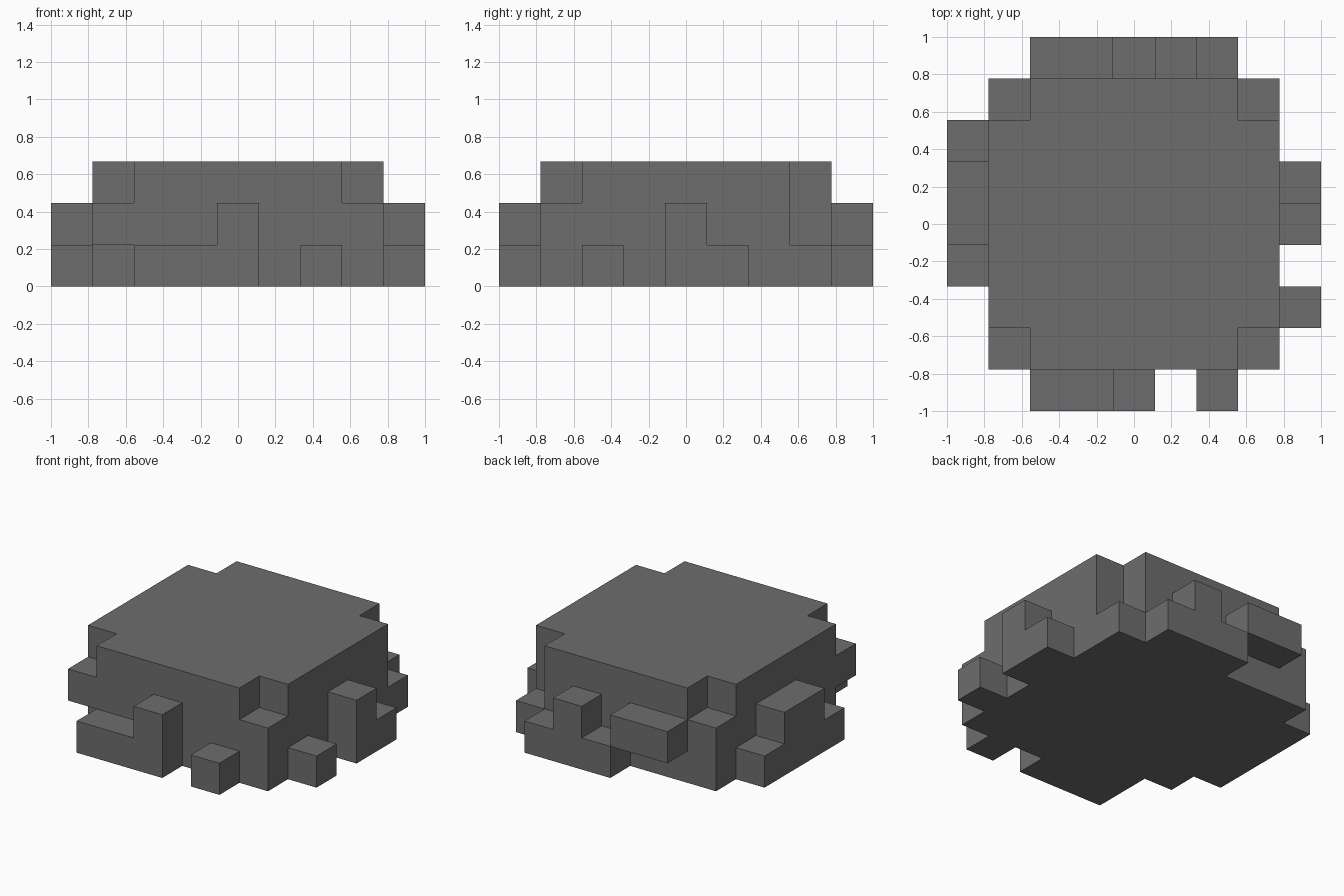
import bpy
import bmesh
from mathutils import Vector

cube = bpy.data.objects.get("Cube")
if cube:
    bpy.data.objects.remove(cube, do_unlink=True)

CELL = 2 / 9  # nine cells along the longest side

stone = bpy.data.materials.new("dark_grey")
stone.use_nodes = True
grey = (0.155, 0.155, 0.155, 1)
stone.diffuse_color = grey
stone.node_tree.nodes["Principled BSDF"].inputs["Base Color"].default_value = grey


def box(xs, ys, zs):
    """Cells of a block; each range includes both ends."""
    return {(x, y, z)
            for x in range(xs[0], xs[1] + 1)
            for y in range(ys[0], ys[1] + 1)
            for z in range(zs[0], zs[1] + 1)}


# Slab with cut corners: only the listed levels remain at each corner
slab = box((-3, 3), (-3, 3), (0, 2))
corner_levels = {(-3, -3): [1], (3, -3): [0, 1], (-3, 3): [0, 1], (3, 3): [0]}
for (x, y), levels in corner_levels.items():
    slab -= {(x, y, z) for z in range(3) if z not in levels}

# Bumps on each side: first cell, last cell, bottom level, top level
front = [(-2, -1, 0, 0), (0, 0, 0, 1), (2, 2, 0, 0)]
back = [(-2, -1, 1, 1), (0, 2, 0, 0), (1, 1, 1, 1)]
left = [(-2, -2, 0, 0), (0, 0, 0, 1), (1, 1, 0, 0)]
right = [(-1, -1, 0, 0), (0, 1, 0, 1), (2, 2, 0, 0)]


def bumps(rows, side, along_x):
    cells = set()
    for a, b, low, high in rows:
        span, edge = (a, b), (side, side)
        cells |= box(span if along_x else edge, edge if along_x else span, (low, high))
    return cells


parts = {
    "slab": slab,
    "front_bumps": bumps(front, -4, True),
    "back_bumps": bumps(back, 4, True),
    "left_bumps": bumps(left, 4, False),
    "right_bumps": bumps(right, -4, False),
}
solid = set().union(*parts.values())
AXES = [Vector(a) for a in ((1, 0, 0), (0, 1, 0), (0, 0, 1))]


def build(name, cells):
    """Outer skin of the cells, leaving out faces between touching cells."""
    bm = bmesh.new()
    for cell in sorted(cells):
        centre = Vector(cell) + Vector((0, 0, 0.5))
        for i in range(3):
            for sign in (-1, 1):
                n = AXES[i] * sign
                if tuple(int(c) for c in Vector(cell) + n) in solid:
                    continue
                u = AXES[(i + 1) % 3] / 2
                v = n.cross(u)
                mid = centre + n / 2
                corners = (mid - u - v, mid + u - v, mid + u + v, mid - u + v)
                bm.faces.new([bm.verts.new(p * CELL) for p in corners])
    bmesh.ops.remove_doubles(bm, verts=bm.verts, dist=0.001)
    mesh = bpy.data.meshes.new(name)
    bm.to_mesh(mesh)
    bm.free()
    mesh.materials.append(stone)
    bpy.context.collection.objects.link(bpy.data.objects.new(name, mesh))


for part_name, part_cells in parts.items():
    build(part_name, part_cells)
